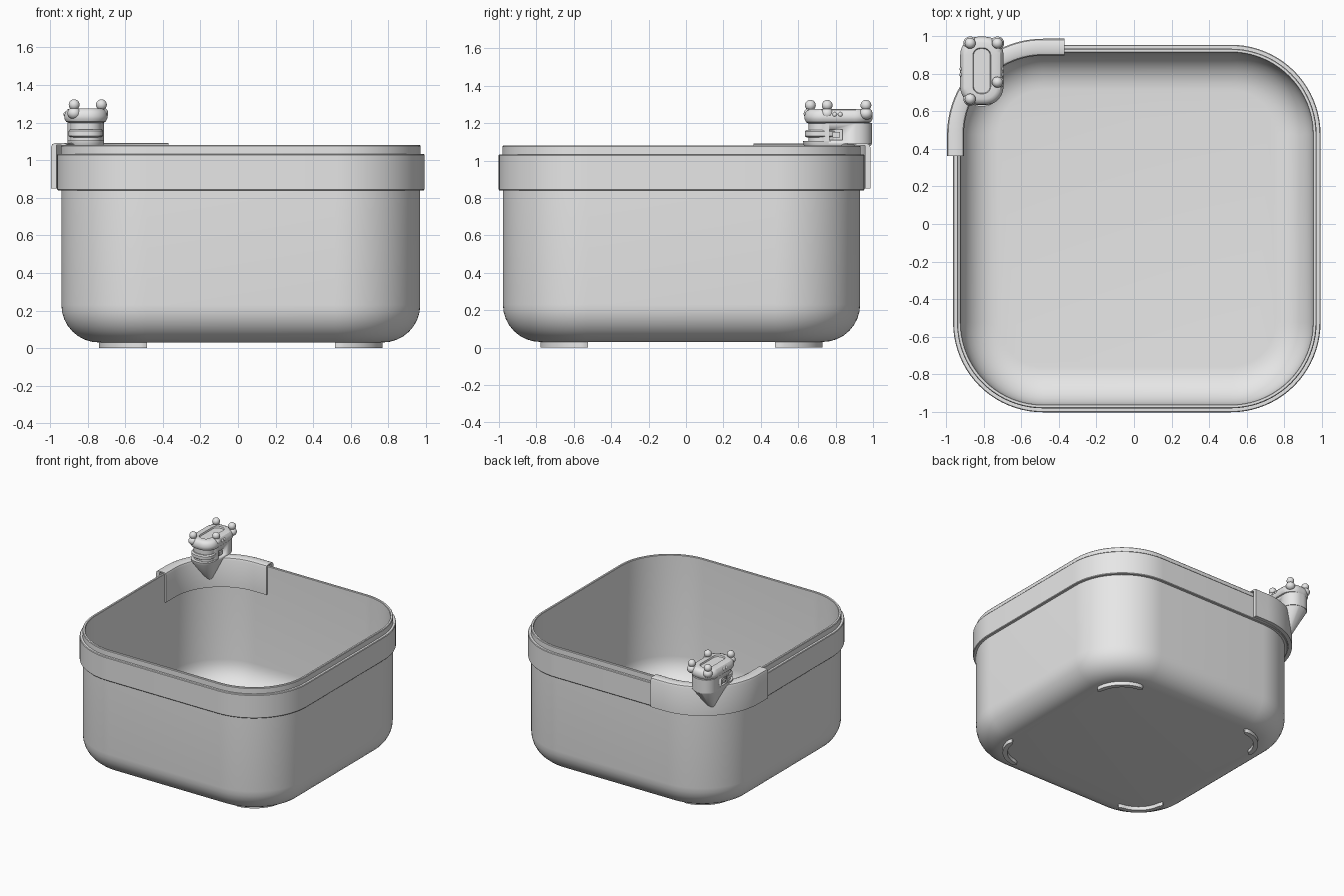
import bpy, bmesh
from math import cos, sin, pi, radians
from mathutils import Matrix, Vector

if "Cube" in bpy.data.objects:
    bpy.data.objects.remove(bpy.data.objects["Cube"])

grey = bpy.data.materials.new("light grey plastic")
grey.use_nodes = True
grey.diffuse_color = (0.8, 0.8, 0.8, 1)
grey.node_tree.nodes["Principled BSDF"].inputs["Base Color"].default_value = (0.8, 0.8, 0.8, 1)

CX, CY = 0.015, -0.024      # tub centre
CORE = 0.5                  # distance from the centre to each corner's arc centre


def finish(name, bm):
    bmesh.ops.recalc_face_normals(bm, faces=bm.faces)
    mesh = bpy.data.meshes.new(name)
    bm.to_mesh(mesh)
    bm.free()
    obj = bpy.data.objects.new(name, mesh)
    bpy.context.collection.objects.link(obj)
    mesh.materials.append(grey)
    bpy.ops.object.select_all(action='DESELECT')
    obj.select_set(True)
    bpy.context.view_layer.objects.active = obj
    bpy.ops.object.shade_smooth_by_angle(angle=radians(32))
    return obj


def loft(name, rings):
    """Skin a list of equal-length closed rings and cap both ends."""
    bm = bmesh.new()
    rows = [[bm.verts.new(p) for p in ring] for ring in rings]
    n = len(rows[0])
    for a, b in zip(rows, rows[1:]):
        for i in range(n):
            j = (i + 1) % n
            bm.faces.new((a[i], a[j], b[j], b[i]))
    bm.faces.new(rows[0])
    bm.faces.new(rows[-1])
    return finish(name, bm)


def rounded_rect(cx, cy, hx, hy, r, z, steps=12):
    pts = []
    for k, (sx, sy) in enumerate([(1, 1), (-1, 1), (-1, -1), (1, -1)]):
        for i in range(steps + 1):
            a = (k + i / steps) * pi / 2
            pts.append((cx + sx * (hx - r) + r * cos(a), cy + sy * (hy - r) + r * sin(a), z))
    return pts


def ball(name, x, y, z, r, squash=1.0):
    bm = bmesh.new()
    bmesh.ops.create_uvsphere(bm, u_segments=20, v_segments=12, radius=r)
    bmesh.ops.scale(bm, vec=(1, 1, squash), verts=bm.verts)
    bmesh.ops.translate(bm, vec=(x, y, z), verts=bm.verts)
    return finish(name, bm)


def box(name, centre, size):
    bm = bmesh.new()
    bmesh.ops.create_cube(bm, size=1, matrix=Matrix.Translation(centre) @ Matrix.Diagonal((*size, 1)))
    return finish(name, bm)


# Tub: one shell running up the outside, over the rim and down the inside
def fillet(half, z, r):
    return [(half - r + r * sin(i * pi / 16), z + r - r * cos(i * pi / 16)) for i in range(9)]


profile = fillet(0.955, 0.03, 0.2)
profile += [(0.955, 0.84), (0.974, 0.84), (0.978, 0.845), (0.978, 1.028), (0.974, 1.033),
            (0.957, 1.033), (0.957, 1.075), (0.953, 1.08), (0.94, 1.08), (0.937, 1.076)]
profile += fillet(0.937, 0.05, 0.2)[::-1]
loft("tub", [rounded_rect(CX, CY, h, h, h - CORE, z, 20) for h, z in profile])

# Feet: a curved bar with rounded ends under each corner
for k, (sx, sy) in enumerate([(1, 1), (-1, 1), (-1, -1), (1, -1)]):
    centre = Vector((CX + sx * CORE, CY + sy * CORE, 0))
    rings = []
    for i in range(25):
        t = i / 24
        w = 0.018 * min(1, (0.1 + 12 * min(t, 1 - t)) ** 0.5)
        d = Vector((cos((k + t) * pi / 2), sin((k + t) * pi / 2), 0))
        rings.append([centre + d * (0.238 + s * w) + Vector((0, 0, z))
                      for s, z in ((-1, 0), (1, 0), (1, 0.04), (-1, 0.04))])
    loft(f"foot_{k + 1}", rings)

# Clamp: channel section bent over the rim at the back corner
section = [(1.01, 0.85), (1.01, 1.07), (1.004, 1.085), (0.99, 1.091), (0.94, 1.091),
           (0.926, 1.085), (0.92, 1.07), (0.92, 0.85), (0.934, 0.85), (0.934, 1.081),
           (0.98, 1.081), (0.98, 0.85)]
corner = Vector((CX - CORE, CY + CORE, 0))
stations = [(pi / 2, Vector((0.115, 0, 0)))]
stations += [(pi / 2 + i * pi / 48, Vector((0, 0, 0))) for i in range(25)]
stations += [(pi, Vector((0, -0.115, 0)))]
loft("clamp", [[corner + shift + Vector(((h - CORE) * cos(a), (h - CORE) * sin(a), z))
                for h, z in section] for a, shift in stations])

# Head mount: body that narrows downward to a point across the clamp
HX = -0.81
loft("head_taper", [rounded_rect(HX, 0.805, 0.015, 0.02, 0.014, 0.88),
                    rounded_rect(HX, 0.81, 0.096, 0.182, 0.09, 1.085),
                    rounded_rect(HX, 0.81, 0.098, 0.184, 0.09, 1.105)])
body = loft("head_body", [rounded_rect(HX, 0.8425, 0.098, 0.1525, 0.085, z) for z in (1.09, 1.2)])

# Side windows: opening through the body with a recessed core
cutter = box("window_cutter", (HX, 0.803, 1.137), (0.4, 0.07, 0.055))
cutter.hide_render = True
cutter.hide_set(True)
cut = body.modifiers.new("windows", 'BOOLEAN')
cut.operation = 'DIFFERENCE'
cut.solver = 'EXACT'
cut.object = cutter
box("window_core", (HX, 0.803, 1.137), (0.15, 0.1, 0.08))
for s in (-1, 1):
    box("window_latch", (HX + s * 0.085, 0.803, 1.137), (0.02, 0.04, 0.03))

# Front of the head: recessed neck and projecting lower lip
loft("head_neck", [rounded_rect(HX, 0.74, 0.084, 0.085, 0.07, z) for z in (1.1, 1.215)])
loft("lower_lip", [rounded_rect(HX, 0.73, 0.092 - d, 0.095 - d, 0.075, z)
                   for d, z in ((0.012, 1.122), (0, 1.13), (0, 1.155), (0.008, 1.163))])

# Cap: rounded pill with an oval recess on top
cap = [(0.09, 0.16, 1.198), (0.105, 0.173, 1.205), (0.114, 0.181, 1.22), (0.115, 0.182, 1.235),
       (0.11, 0.178, 1.255), (0.098, 0.166, 1.27), (0.08, 0.15, 1.276), (0.048, 0.122, 1.276),
       (0.044, 0.118, 1.264)]
loft("head_cap", [rounded_rect(HX, 0.815, hx, hy, hx * 0.85, z) for hx, hy, z in cap])

# Knobs: ball on a soft lump at each corner of the cap
for i, (x, y) in enumerate([(-0.872, 0.962), (-0.727, 0.962), (-0.872, 0.665), (-0.727, 0.755)]):
    ball(f"knob_{i + 1}", x, y, 1.295, 0.029)
    ball(f"knob_base_{i + 1}", x, y, 1.25, 0.036, 0.9)

# Small ribs along both sides of the cap
for s in (-1, 1):
    for y in (0.795, 0.825):
        ball("cap_rib", HX + s * 0.105, y, 1.245, 0.014)
